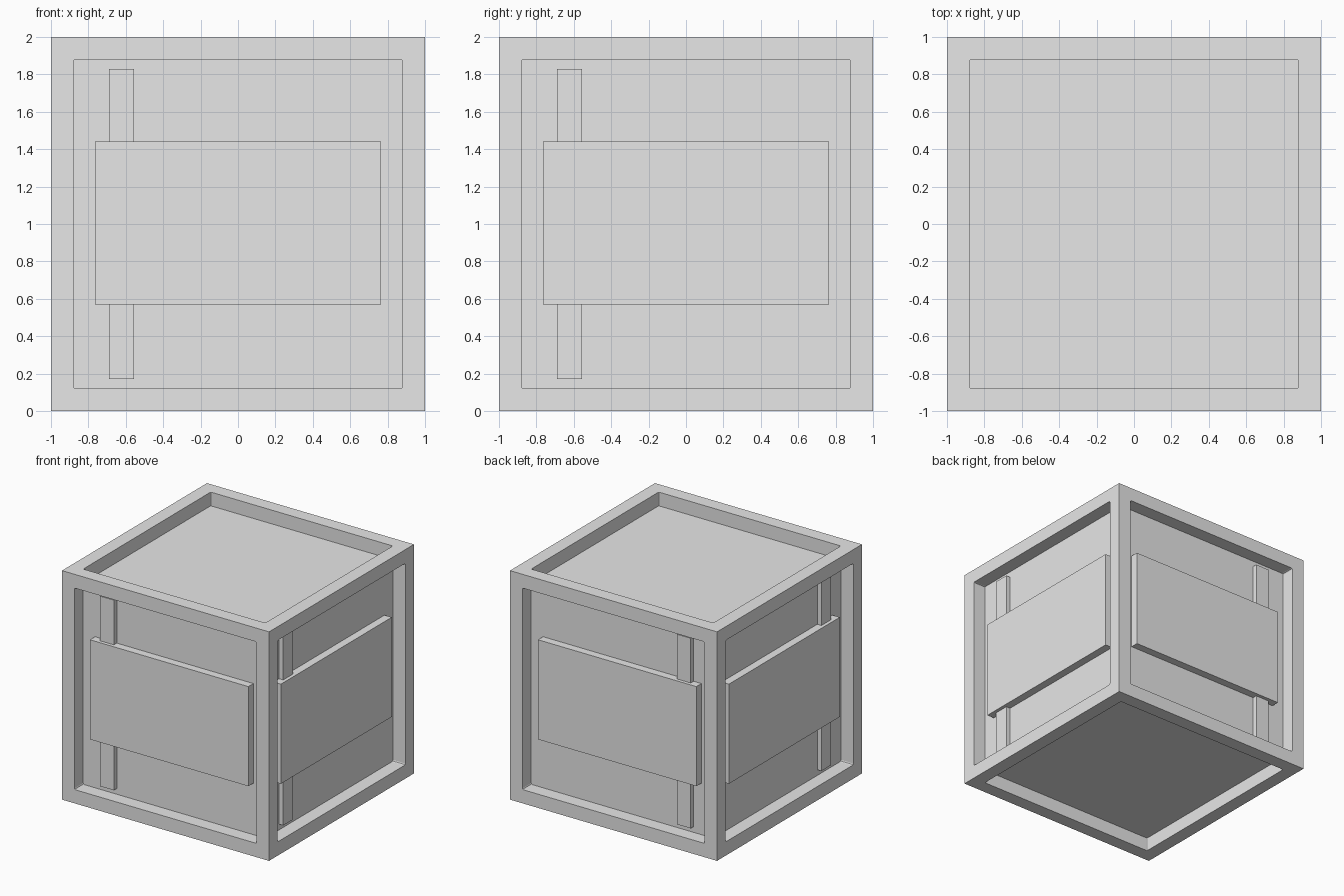
import bpy, bmesh
from mathutils import Matrix, Vector

old = bpy.data.objects.get("Cube")
if old:
    bpy.data.objects.remove(old, do_unlink=True)

grey = bpy.data.materials.new("plain_grey")
grey.use_nodes = True
grey.diffuse_color = (0.8, 0.8, 0.8, 1)
grey.node_tree.nodes["Principled BSDF"].inputs["Base Color"].default_value = (0.8, 0.8, 0.8, 1)

HALF, OPENING, DEPTH = 1.0, 0.83, 0.12


def finish(name, bm):
    bmesh.ops.recalc_face_normals(bm, faces=bm.faces[:])
    mesh = bpy.data.meshes.new(name)
    bm.to_mesh(mesh)
    bm.free()
    mesh.materials.append(grey)
    obj = bpy.data.objects.new(name, mesh)
    bpy.context.collection.objects.link(obj)
    return obj


def box(name, low, high):
    low, high = Vector(low), Vector(high)
    bm = bmesh.new()
    bmesh.ops.create_cube(bm, size=1, matrix=Matrix.Translation((low + high) / 2)
                          @ Matrix.Diagonal((high - low).to_4d()))
    return finish(name, bm)


# Crate body: a cube with a recessed panel framed on all six sides
bm = bmesh.new()
bmesh.ops.create_cube(bm, size=2 * HALF, matrix=Matrix.Translation((0, 0, HALF)))
sides = bm.faces[:]
bmesh.ops.inset_individual(bm, faces=sides, thickness=HALF - OPENING)
wall_edges = []
for face in sides:
    normal = face.normal.copy()
    floor = bmesh.ops.extrude_discrete_faces(bm, faces=[face])["faces"][0]
    bmesh.ops.translate(bm, verts=floor.verts[:], vec=-normal * DEPTH)
    wall_edges += [e for v in floor.verts for e in v.link_edges if e not in floor.edges[:]]
# Slightly rounded corners inside each recess
bmesh.ops.bevel(bm, geom=wall_edges, offset=0.012, segments=2, profile=0.5,
                affect='EDGES')
finish("crate_body", bm)

# Each upright side carries a broad plate over one narrow vertical batten
sides = {"front": (1, -1), "back": (1, 1), "right": (0, -1), "left": (0, 1)}
FLOOR = HALF - DEPTH
for side, (axis, sign) in sides.items():
    def side_box(name, span, heights, outer):
        depth = sorted((sign * (FLOOR - 0.005), sign * outer))
        ends = []
        for i in range(2):
            point = [span[i], span[i], heights[i]]
            point[axis] = depth[i]
            ends.append(point)
        box(side + name, *ends)

    side_box("_batten", (-0.69, -0.555), (0.17, 1.83), 0.92)
    side_box("_plate", (-0.765, 0.765), (0.57, 1.44), 0.95)
